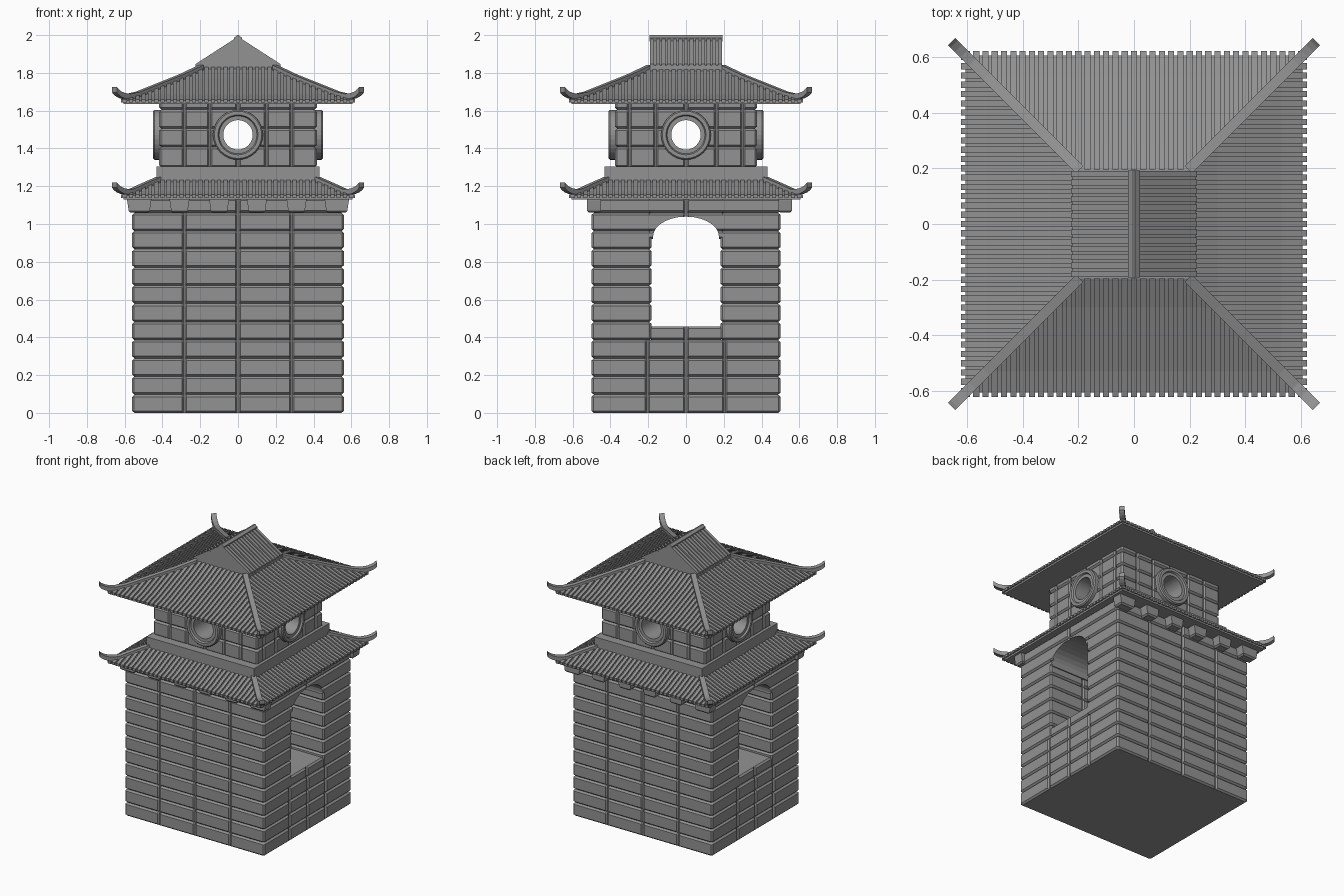
import bpy, bmesh, math
from mathutils import Matrix, Vector

if "Cube" in bpy.data.objects:
    bpy.data.objects.remove(bpy.data.objects["Cube"])

G = 0.012  # mortar groove depth
stone = bpy.data.materials.new("dark_stone")
stone.diffuse_color = (0.29, 0.29, 0.29, 1)
stone.use_nodes = True
stone.node_tree.nodes["Principled BSDF"].inputs["Base Color"].default_value = stone.diffuse_color


def make(name, bm):
    bmesh.ops.recalc_face_normals(bm, faces=bm.faces)
    me = bpy.data.meshes.new(name)
    bm.to_mesh(me)
    bm.free()
    me.materials.append(stone)
    ob = bpy.data.objects.new(name, me)
    bpy.context.collection.objects.link(ob)
    return ob


def cut_with(ob, name, bm):
    """Subtract a hidden cutter from an object."""
    cut = make(name, bm)
    cut.hide_render = True
    cut.hide_viewport = True
    m = ob.modifiers.new(name, 'BOOLEAN')
    m.operation, m.object, m.solver = 'DIFFERENCE', cut, 'EXACT'


def loft(bm, rings, closed=False):
    """Skin rings of equal point count; cap the ends unless closed."""
    vs = [[bm.verts.new(p) for p in r] for r in rings]
    n = len(vs[0])
    for a, b in zip(vs, vs[1:] + ([vs[0]] if closed else [])):
        for i in range(n):
            j = (i + 1) % n
            bm.faces.new((a[i], a[j], b[j], b[i]))
    if not closed:
        bm.faces.new(vs[0])
        bm.faces.new(vs[-1])


def rect(x0, x1, y0, y1, z):
    return [(x0, y0, z), (x1, y0, z), (x1, y1, z), (x0, y1, z)]


def outline(x0, x1, y0, y1, xj, yj, i, z):
    """Rectangle with joint notches, inset by i."""
    def edge(a, b, joints):
        pts = [(a + i + 0.01, i)]
        for j in joints:
            pts += [(j - 0.012, i), (j - 0.004, G), (j + 0.004, G), (j + 0.012, i)]
        return pts + [(b - i - 0.01, i)]
    ex, ey = edge(x0, x1, xj), edge(y0, y1, yj)
    return ([(p, y0 + e, z) for p, e in ex] + [(x1 - e, p, z) for p, e in ey]
            + [(p, y1 - e, z) for p, e in ex[::-1]] + [(x0 + e, p, z) for p, e in ey[::-1]])


def masonry(name, x, y0, y1, xj, yj, levels):
    bm = bmesh.new()
    rings = [outline(-x, x, y0, y1, xj, yj, G, levels[0])]
    for a, b in zip(levels, levels[1:]):
        for z, i in ((a + 0.011, 0), (b - 0.011, 0), (b, G)):
            rings.append(outline(-x, x, y0, y1, xj, yj, i, z))
    loft(bm, rings)
    return make(name, bm)


# Lower tower: solid base courses, two side walls, sill and arch between them
P = 0.0963
XJ = (-0.285, 0, 0.285)
masonry("tower_base", 0.56, -0.5, 0.5, XJ, (-0.205, 0, 0.205), [P * i for i in range(5)])
upper_levels = [P * i for i in range(4, 12)] + [1.135]
masonry("tower_wall_front", 0.56, -0.5, -0.182, XJ, (), upper_levels)
masonry("tower_wall_back", 0.56, 0.182, 0.5, XJ, (), upper_levels)
masonry("window_sill", 0.555, -0.195, 0.195, XJ, (0,), [P * 4, 0.457])
arch = masonry("window_arch", 0.56, -0.205, 0.205, (), (0,), [0.92, P * 10, P * 11, 1.135])
bm = bmesh.new()
arc = [(0.174 * math.cos(math.pi * k / 14), 0.935 + 0.104 * math.sin(math.pi * k / 14)) for k in range(15)]
prof = [(0.174, 0.8)] + arc + [(-0.174, 0.8)]
loft(bm, [[(x, y, z) for y, z in prof] for x in (-0.7, 0.7)])
cut_with(arch, "arch_cutter", bm)

# Brackets under the lower eave, front and back
bm = bmesh.new()
for yc in (-0.487, 0.525):
    for x, w in ((0.1, 0.052), (0.31, 0.052), (0.523, 0.064)):
        for s in (-1, 1):
            c = s * x
            loft(bm, [rect(c - w + t, c + w - t, yc - 0.036 + u, yc + 0.036 - u, z)
                      for t, u, z in ((0.018, 0.01, 1.06), (0.008, 0, 1.07), (0, 0, 1.125), (0, 0, 1.135))])
make("eave_brackets", bm)

# Upper storey with crossing round openings
step = bmesh.new()
loft(step, [rect(-0.432, 0.432, -0.432, 0.432, z) for z in (1.2, 1.305)])
make("upper_plinth", step)
body = masonry("upper_storey", 0.417, -0.376, 0.376, (-0.285, -0.15, 0, 0.15, 0.285),
               (-0.3, -0.16, 0, 0.16, 0.3), [1.3, 1.408, 1.505, 1.605, 1.65])
ZC = 1.472
for name, axis in (("bore_y", 'X'), ("bore_x", 'Y')):
    bm = bmesh.new()
    bmesh.ops.create_cone(bm, cap_ends=True, segments=32, radius1=0.078, radius2=0.078, depth=1.2,
                          matrix=Matrix.Translation((0, 0, ZC)) @ Matrix.Rotation(math.pi / 2, 4, axis))
    cut_with(body, name, bm)

# Round window frames
ring_prof = ((0.132, -0.02), (0.132, 0.026), (0.125, 0.034), (0.106, 0.034), (0.1, 0.022), (0.078, 0.022), (0.078, -0.02))
bm = bmesh.new()
for k in range(4):
    off = 0.376 if k % 2 == 0 else 0.415
    R = Matrix.Rotation(k * math.pi / 2, 3, 'Z')
    loft(bm, [[R @ Vector((r * math.cos(a), -off - h, ZC + r * math.sin(a)))
               for a in (2 * math.pi * i / 32 for i in range(32))] for r, h in ring_prof], closed=True)
make("round_window_frames", bm)


def sweep(bm, pts, side, w, h, R):
    """Rectangular bar standing on a path."""
    s = Vector(side).normalized() * w / 2
    up = Vector((0, 0, h))
    loft(bm, [[R @ q for q in (p - s, p + s, p + s + up, p - s + up)] for p in map(Vector, pts)])


def height(prof, d):
    for (a, za), (b, zb) in zip(prof, prof[1:]):
        if d <= b:
            return za + (zb - za) * (d - a) / (b - a)
    return prof[-1][1]


def roof(name, prof, zb):
    d0 = prof[0][0]
    deck = prof[:-1] + [(0.605, height(prof, 0.605)), (0.605, zb)]
    bm = bmesh.new()
    loft(bm, [rect(-d, d, -d, d, z) for d, z in deck])
    make(name + "_deck", bm)
    ribs, hips = bmesh.new(), bmesh.new()
    ze = prof[-1][1]
    for k in range(4):
        R = Matrix.Rotation(k * math.pi / 2, 3, 'Z')
        # tile ribs running down the slope, trimmed at the hips
        for i in range(-18, 19):
            t = i * 0.0333
            s = max(d0, abs(t))
            path = [(s, height(prof, s))] + [q for q in prof if q[0] > s + 0.003]
            sweep(ribs, [(t, -d, z - 0.008) for d, z in path], (1, 0, 0), 0.022, 0.018, R)
        # hip ridge with upturned tip
        path = [(d, z - 0.007) for d, z in prof if d < 0.57]
        path += [(0.58, ze + 0.01), (0.61, ze + 0.014), (0.63, ze + 0.023), (0.645, ze + 0.035), (0.654, ze + 0.047)]
        sweep(hips, [(d, -d, z) for d, z in path], (1, 1, 0), 0.036, 0.029, R)
    make(name + "_tiles", ribs)
    make(name + "_hips", hips)


roof("lower_roof", [(0.42, 1.228), (0.5, 1.193), (0.56, 1.165), (0.62, 1.145)], 1.13)
roof("upper_roof", [(0.195, 1.82), (0.3, 1.77), (0.42, 1.722), (0.53, 1.678), (0.62, 1.65)], 1.635)

# Gabled cap with tile ribs and ridge beam
bm = bmesh.new()
tri = [(-0.222, 1.81), (0.222, 1.81), (0.222, 1.838), (0, 1.982), (-0.222, 1.838)]
loft(bm, [[(x, y, z) for x, z in tri] for y in (-0.19, 0.19)])
make("gable_cap", bm)
bm = bmesh.new()
for s in (-1, 1):
    for i in range(-6, 7):
        sweep(bm, [(0, i * 0.0298, 1.978), (s * 0.226, i * 0.0298, 1.832)], (0, 1, 0), 0.021, 0.014, Matrix.Identity(3))
make("gable_tiles", bm)
bm = bmesh.new()
peak = [(-0.021, 1.965), (0.021, 1.965), (0.021, 1.986), (0.004, 2.0), (-0.004, 2.0), (-0.021, 1.986)]
loft(bm, [[(x, y, z) for x, z in peak] for y in (-0.192, 0.192)])
make("ridge_beam", bm)
